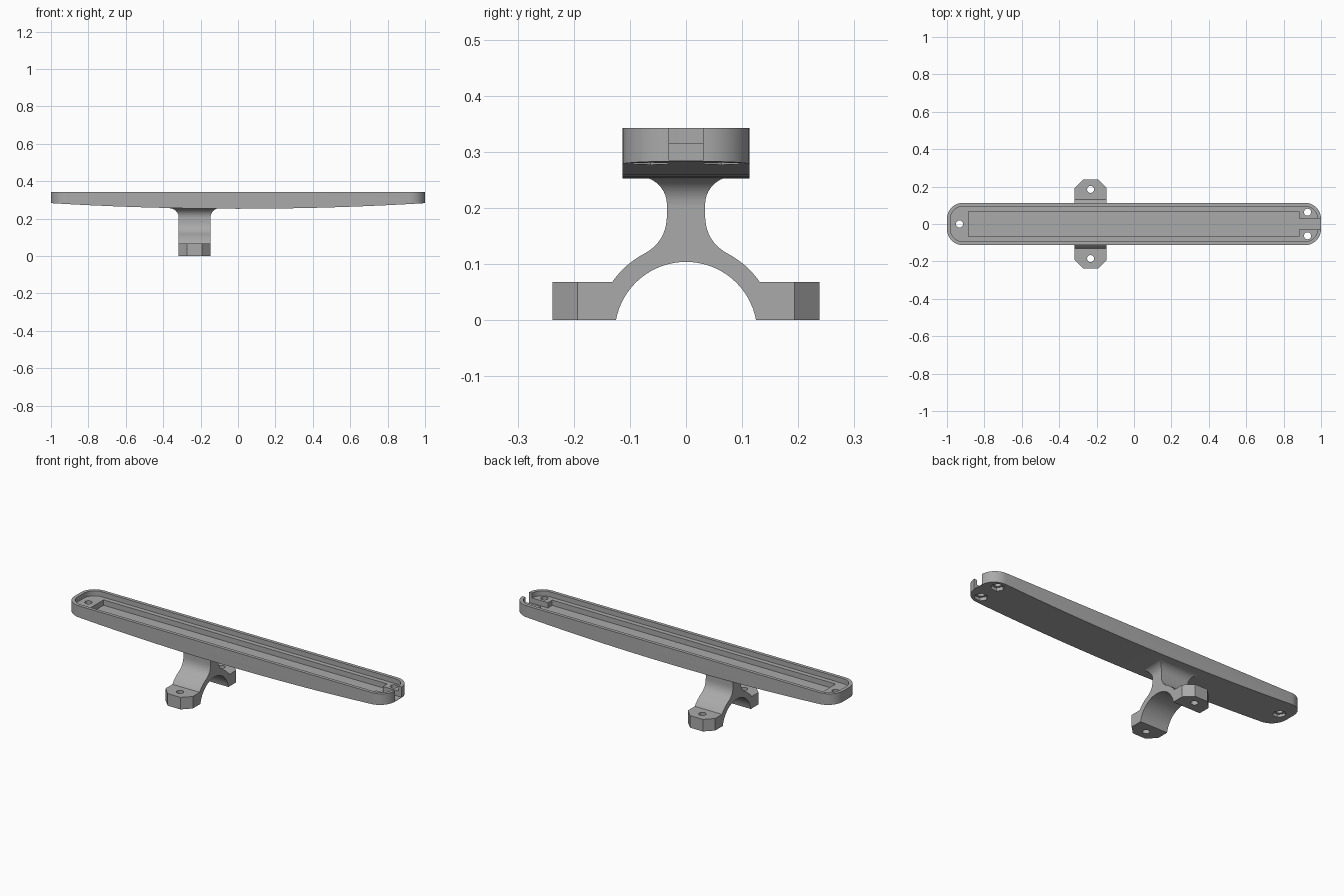
import bpy, bmesh, math

if "Cube" in bpy.data.objects:
    bpy.data.objects.remove(bpy.data.objects["Cube"])

grey = bpy.data.materials.new("plain_grey")
grey.diffuse_color = (0.40, 0.40, 0.40, 1)
grey.use_nodes = True
grey.node_tree.nodes["Principled BSDF"].inputs["Base Color"].default_value = grey.diffuse_color


def make(name, bm):
    bmesh.ops.recalc_face_normals(bm, faces=bm.faces)
    me = bpy.data.meshes.new(name)
    bm.to_mesh(me)
    bm.free()
    me.materials.append(grey)
    ob = bpy.data.objects.new(name, me)
    bpy.context.collection.objects.link(ob)
    return ob


def prism(name, pts, axis, lo, hi):
    """Extrude a 2D outline along axis between lo and hi."""
    place = {'x': lambda p, t: (t, p[0], p[1]),
             'y': lambda p, t: (p[0], t, p[1]),
             'z': lambda p, t: (p[0], p[1], t)}[axis]
    bm = bmesh.new()
    f = bm.faces.new([bm.verts.new(place(p, lo)) for p in pts])
    r = bmesh.ops.extrude_face_region(bm, geom=[f])
    d = place((0, 0), hi - lo)
    bmesh.ops.translate(bm, vec=d, verts=[v for v in r['geom'] if isinstance(v, bmesh.types.BMVert)])
    return make(name, bm)


def rounded(hx, hy, r, n=10):
    pts = []
    for i, (sx, sy) in enumerate([(1, 1), (-1, 1), (-1, -1), (1, -1)]):
        for k in range(n + 1):
            a = math.pi / 2 * (i + k / n)
            pts.append((sx * (hx - r) + r * math.cos(a), sy * (hy - r) + r * math.sin(a)))
    return pts


def ngon(cx, cy, r, n, turn=0.0):
    return [(cx + r * math.cos(turn + 2 * math.pi * k / n),
             cy + r * math.sin(turn + 2 * math.pi * k / n)) for k in range(n)]


def rect(x0, x1, y0, y1):
    return [(x0, y0), (x1, y0), (x1, y1), (x0, y1)]


def boolean(ob, cutter, op='DIFFERENCE'):
    m = ob.modifiers.new("cut", 'BOOLEAN')
    m.operation, m.object, m.solver = op, cutter, 'EXACT'
    bpy.context.view_layer.objects.active = ob
    bpy.ops.object.modifier_apply(modifier=m.name)
    bpy.data.objects.remove(cutter)


def smooth(ob):
    bpy.ops.object.select_all(action='DESELECT')
    ob.select_set(True)
    bpy.context.view_layer.objects.active = ob
    bpy.ops.object.shade_smooth_by_angle(angle=math.radians(25))


# Tray: rounded bar with a gently bowed underside
TOP, LEDGE, FLOOR = 0.343, 0.315, 0.285
tray = prism("tray", rounded(1.0, 0.113, 0.085), 'z', 0.2, TOP)
bow = [(x, 0.253 + 0.030 * x * x) for x in [-1.05 + 2.1 * k / 24 for k in range(25)]]
boolean(tray, prism("bow", bow + [(1.05, 0.5), (-1.05, 0.5)], 'y', -0.3, 0.3), 'INTERSECT')

# Lip recess, long pocket and cable slot through the right end
boolean(tray, prism("recess", rounded(0.981, 0.094, 0.066), 'z', LEDGE, 0.5))
pocket = [(-0.886, -0.068), (0.882, -0.068), (0.882, -0.03), (1.1, -0.03),
          (1.1, 0.03), (0.882, 0.03), (0.882, 0.068), (-0.886, 0.068)]
boolean(tray, prism("pocket", pocket, 'z', FLOOR, 0.5))

# Screw holes with hexagonal nut seats underneath
for x, y in [(-0.933, 0), (0.928, 0.063), (0.928, -0.063)]:
    boolean(tray, prism("hole", ngon(x, y, 0.019, 24), 'z', 0.1, 0.5))
    boolean(tray, prism("nut", ngon(x, y, 0.035, 6), 'z', 0.1, 0.296))
smooth(tray)

# Clamp bracket: arch, feet and neck from one profile
X0, X1 = -0.317, -0.147
XC = (X0 + X1) / 2
CZ, NECK = -0.023, 0.034
half = []
a0 = math.atan2(0.091, 0.132)
a1 = math.atan2(0.1415, 0.075)
half += [(0.238, 0), (0.238, 0.068)]
for k in range(9):
    a = a0 + (a1 - a0) * k / 8
    half.append((0.160 * math.cos(a), CZ + 0.160 * math.sin(a)))
p0, p1, p2 = half[-1], (NECK, 0.140), (NECK, 0.188)
for k in range(1, 11):
    t = k / 10
    half.append(tuple((1 - t) ** 2 * a + 2 * t * (1 - t) * b + t * t * c for a, b, c in zip(p0, p1, p2)))
half.append((NECK, 0.262))
b0 = math.asin(0.023 / 0.127)
arch = []
for k in range(33):
    a = math.pi - b0 - (math.pi - 2 * b0) * k / 32
    arch.append((0.127 * math.cos(a), CZ + 0.127 * math.sin(a)))
bracket = prism("clamp_bracket", half + [(-y, z) for y, z in reversed(half)] + arch, 'x', X0, X1)

# Chamfered foot ends and bolt holes
plan = [(X1, 0.193), (XC + 0.04, 0.238), (XC - 0.04, 0.238), (X0, 0.193),
        (X0, -0.193), (XC - 0.04, -0.238), (XC + 0.04, -0.238), (X1, -0.193)]
boolean(bracket, prism("plan", plan, 'z', -0.1, 0.5), 'INTERSECT')
for s in (1, -1):
    boolean(bracket, prism("bolt", ngon(XC, s * 0.185, 0.019, 24), 'z', -0.1, 0.1))
smooth(bracket)

# Flared fillet joining the neck to the tray
bm = bmesh.new()
rings = []
R, N = 0.05, 10
for k in range(N + 1):
    a = math.pi / 2 * k / N
    d, z = R * (1 - math.cos(a)), 0.206 + R * math.sin(a)
    rings.append([bm.verts.new((x, y, z)) for x, y in rect(X0 - d, X1 + d, -NECK - d, NECK + d)])
for lo, hi in zip(rings, rings[1:]):
    for i in range(4):
        j = (i + 1) % 4
        bm.faces.new((lo[i], lo[j], hi[j], hi[i]))
bm.faces.new(rings[0])
bm.faces.new(rings[-1])
smooth(make("neck_flare", bm))
